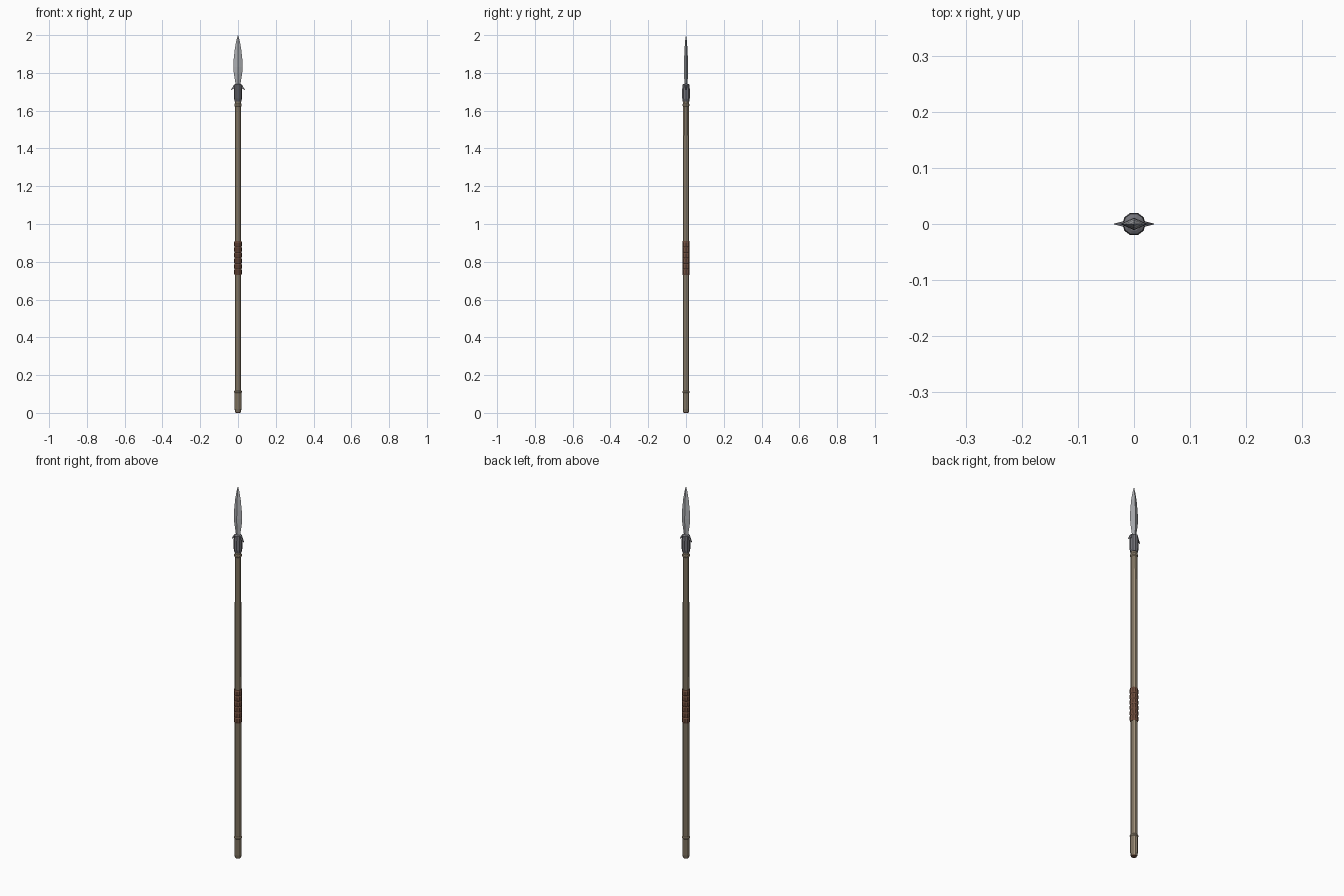
import bpy, math

if "Cube" in bpy.data.objects:
    bpy.data.objects.remove(bpy.data.objects["Cube"])

SIDES = 10


def material(name, rgb):
    m = bpy.data.materials.new(name)
    m.diffuse_color = (*rgb, 1)
    m.use_nodes = True
    m.node_tree.nodes["Principled BSDF"].inputs["Base Color"].default_value = m.diffuse_color
    return m


WOOD = material("wood", (0.36, 0.29, 0.20))
LEATHER = material("leather", (0.17, 0.08, 0.05))
IRON = material("dark_iron", (0.17, 0.17, 0.19))
STEEL = material("steel", (0.42, 0.43, 0.45))


def loft(name, rings, mat):
    """Skin a stack of equal-length rings and cap both ends."""
    n = len(rings[0])
    verts = [p for ring in rings for p in ring]
    faces = [(a * n + i, a * n + (i + 1) % n, (a + 1) * n + (i + 1) % n, (a + 1) * n + i)
             for a in range(len(rings) - 1) for i in range(n)]
    faces.append(tuple(reversed(range(n))))
    faces.append(tuple(range(len(verts) - n, len(verts))))
    mesh = bpy.data.meshes.new(name)
    mesh.from_pydata(verts, [], faces)
    mesh.materials.append(mat)
    obj = bpy.data.objects.new(name, mesh)
    bpy.context.collection.objects.link(obj)
    return obj


def lathe(name, profile, mat):
    """Revolve (radius, z) pairs around the z axis."""
    ang = [2 * math.pi * i / SIDES for i in range(SIDES)]
    return loft(name, [[(r * math.cos(a), r * math.sin(a), z) for a in ang]
                       for r, z in profile], mat)


# Wooden shaft and its butt
lathe("shaft", [(0.0165, 0.01), (0.0165, 0.9), (0.0155, 1.67)], WOOD)
lathe("butt_sleeve", [(0.0155, 0.004), (0.018, 0.02), (0.018, 0.105)], WOOD)
lathe("butt_ring", [(0.018, 0.105), (0.0205, 0.108), (0.0205, 0.114), (0.017, 0.118)], WOOD)
lathe("butt_end", [(0.013, 0.0), (0.0145, 0.006)], LEATHER)

# Leather grip with raised wraps
lathe("grip", [(0.0185, 0.73), (0.0185, 0.91)], LEATHER)
for i in range(6):
    z = 0.733 + i * 0.0292
    lathe(f"grip_wrap_{i + 1}", [(0.0185, z), (0.0205, z + 0.005),
                                 (0.0205, z + 0.023), (0.0185, z + 0.028)], LEATHER)

# Binding below the socket
lathe("neck_ring", [(0.016, 1.622), (0.0195, 1.626), (0.0195, 1.634), (0.016, 1.638)], WOOD)

# Iron socket
lathe("socket", [(0.018, 1.648), (0.021, 1.665), (0.021, 1.715),
                 (0.019, 1.738), (0.012, 1.742)], IRON)

# Leaf-shaped blade with diamond section: half width, half thickness, z
blade = [(0.012, 0.008, 1.735), (0.016, 0.009, 1.762), (0.022, 0.0105, 1.795),
         (0.0245, 0.011, 1.83), (0.0225, 0.010, 1.875), (0.0165, 0.0075, 1.93),
         (0.008, 0.004, 1.975), (0.0004, 0.0004, 2.0)]
loft("blade", [[(w, 0, z), (0, t, z), (-w, 0, z), (0, -t, z)] for w, t, z in blade], STEEL)

# Small drooping barbs on both sides of the socket
barb = [(0.010, 0.005, 1.720, 1.743), (0.022, 0.004, 1.718, 1.736),
        (0.036, 0.0006, 1.708, 1.711)]
for side, s in (("right", 1), ("left", -1)):
    rings = [[(s * x, s * -t, lo), (s * x, s * t, lo), (s * x, s * t, hi), (s * x, s * -t, hi)]
             for x, t, lo, hi in barb]
    loft(f"barb_{side}", rings, IRON)
